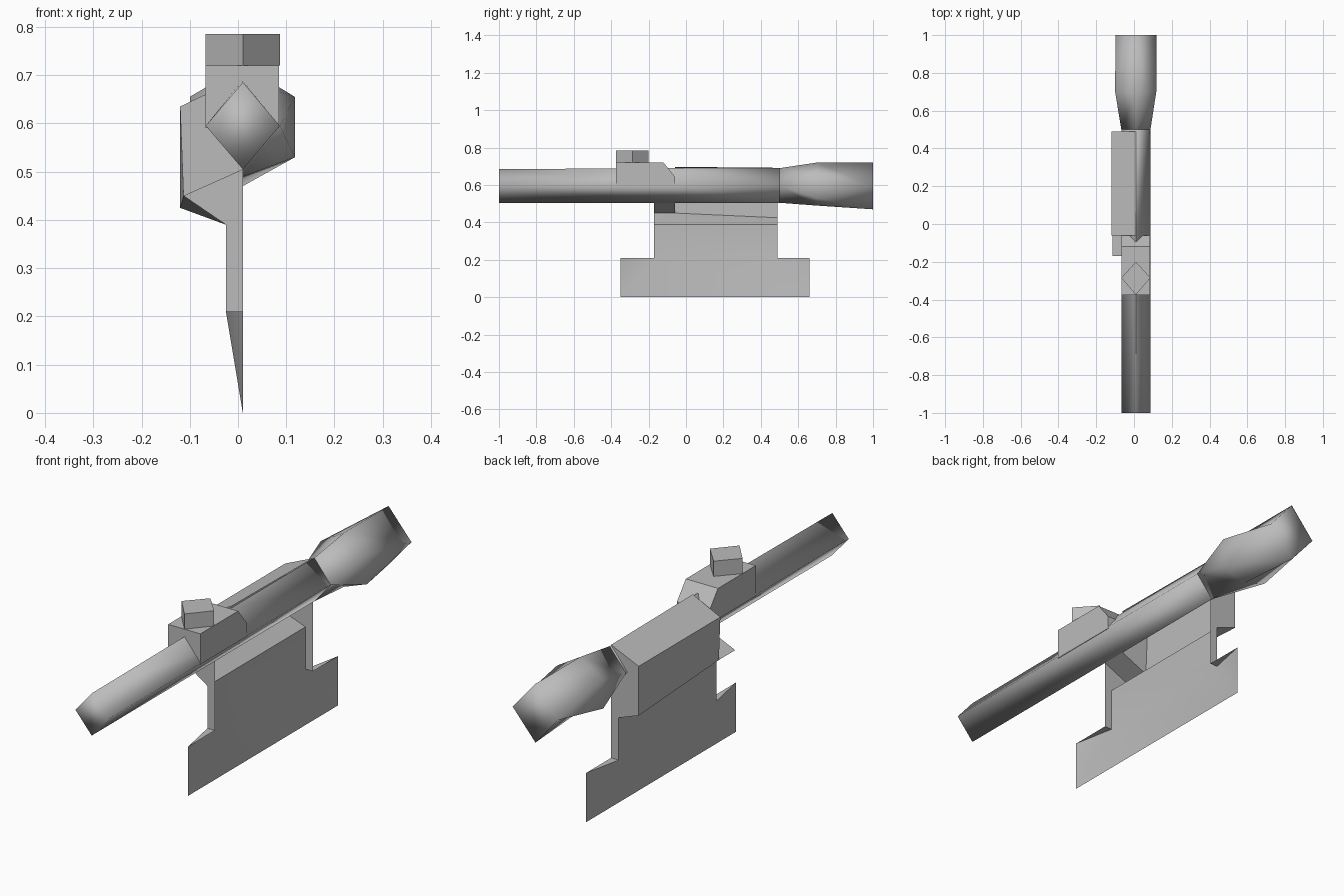
import bpy, math

cube = bpy.data.objects.get("Cube")
if cube:
    bpy.data.objects.remove(cube, do_unlink=True)

grey = bpy.data.materials.new("plain_grey")
grey.use_nodes = True
tone = (0.5, 0.5, 0.5, 1)
grey.diffuse_color = tone
grey.node_tree.nodes["Principled BSDF"].inputs["Base Color"].default_value = tone

CX, CZ = 0.01, 0.595  # tube axis


def build(name, verts, faces, angle=None):
    mesh = bpy.data.meshes.new(name)
    mesh.from_pydata(verts, [], faces)
    mesh.materials.append(grey)
    obj = bpy.data.objects.new(name, mesh)
    bpy.context.collection.objects.link(obj)
    bpy.ops.object.select_all(action='DESELECT')
    obj.select_set(True)
    bpy.context.view_layer.objects.active = obj
    bpy.ops.object.mode_set(mode='EDIT')
    bpy.ops.mesh.select_all(action='SELECT')
    bpy.ops.mesh.normals_make_consistent(inside=False)
    bpy.ops.object.mode_set(mode='OBJECT')
    if angle:
        bpy.ops.object.shade_smooth_by_angle(angle=math.radians(angle))
    return obj


def loft(name, rings, angle=None):
    """Skin equal-length rings and cap both ends."""
    n = len(rings[0])
    faces = [(r * n + i, r * n + (i + 1) % n, (r + 1) * n + (i + 1) % n, (r + 1) * n + i)
             for r in range(len(rings) - 1) for i in range(n)]
    faces += [tuple(range(n)), tuple(range((len(rings) - 1) * n, len(rings) * n))]
    return build(name, [p for ring in rings for p in ring], faces, angle)


def diamond(y, w, top, bottom):
    return [(CX, y, top), (CX + w, y, CZ), (CX, y, bottom), (CX - w, y, CZ)]


# Long four-sided tube
loft("tube", [diamond(-1, 0.077, 0.685, 0.505), diamond(-0.06, 0.077, 0.69, 0.505),
              diamond(0.5, 0.077, 0.69, 0.505)], 100)

# Flared rear bell: diamond ends with a six-sided shoulder
start = diamond(0.5, 0.077, 0.69, 0.505)
end = diamond(1, 0.108, 0.72, 0.47)
T, R, B, L = range(4)
shoulder = [(CX, 0.7, 0.72), (0.118, 0.7, 0.655), (0.118, 0.7, 0.53),
            (CX, 0.7, 0.49), (-0.1, 0.7, 0.53), (-0.1, 0.7, 0.655)]
bell_faces = [(0, 1, 5, 4), (1, 6, 5), (1, 2, 7, 6), (2, 3, 8, 7), (3, 9, 8), (3, 0, 4, 9)]
bell_faces += [(4, 5, 11, 10), (5, 6, 11), (6, 7, 12, 11), (7, 8, 13, 12), (8, 9, 13),
               (9, 4, 10, 13), (10, 11, 12, 13), (0, 1, 2, 3)]
build("rear_bell", start + shoulder + end, bell_faces, 88)

# Turret housing with a sloped back, and the knob turned on its corner
side = [(-0.375, 0.59), (-0.375, 0.72), (-0.12, 0.72), (-0.06, 0.645), (-0.06, 0.59)]
loft("turret_housing", [[(x, y, z) for y, z in side] for x in (-0.067, 0.085)])
knob = [(CX, -0.375), (CX + 0.077, -0.285), (CX, -0.2), (CX - 0.077, -0.285)]
loft("turret_knob", [[(x, y, z) for x, y in knob] for z in (0.72, 0.785)])

# Side bracket: thin shell, open towards +x
F, M, K = -0.17, -0.06, 0.49
IN, OUT = -0.025, -0.12
p = {
    "ridge_m": (CX, M, 0.697), "ridge_k": (CX, K, 0.692),
    "shoulder_m": (OUT, M, 0.635), "shoulder_k": (OUT, K, 0.635),
    "hip_f": (-0.113, F, 0.45), "hip_m": (-0.113, M, 0.45), "hip_k": (OUT, K, 0.425),
    "belly_f": (CX, F, 0.505), "belly_m": (CX, M, 0.505), "belly_k": (CX, K, 0.505),
    "fold_f": (IN, F, 0.39), "fold_k": (IN, K, 0.39),
    "foot_f": (IN, F, 0.21), "foot_k": (IN, K, 0.21),
    "edge_f": (CX, F, 0.21), "edge_k": (CX, K, 0.21),
    "tip_f": (CX, -0.35, 0.21), "tip_k": (CX, 0.66, 0.21),
    "base_f": (CX, -0.35, 0), "base_k": (CX, 0.66, 0),
}
panels = [
    "ridge_m ridge_k shoulder_k shoulder_m",      # upper cover
    "shoulder_m shoulder_k hip_k hip_m",          # outer wall
    "fold_f hip_f hip_m", "fold_f hip_m hip_k fold_k",  # underside
    "fold_f fold_k foot_k foot_f",                # web
    "foot_f foot_k base_k base_f",                # tapered foot
    "foot_f base_f tip_f", "foot_k tip_k base_k",
    "edge_f foot_f tip_f", "edge_k tip_k foot_k",  # foot shelves
    "hip_f belly_f belly_m hip_m",                # front tab
    "ridge_m shoulder_m hip_m belly_m",           # front end of cover
    "edge_f foot_f fold_f belly_f", "fold_f hip_f belly_f",
    "edge_k foot_k fold_k belly_k",               # rear end plate
    "fold_k hip_k shoulder_k belly_k", "shoulder_k ridge_k belly_k",
]
keys = list(p)
build("side_bracket", list(p.values()),
      [tuple(keys.index(k) for k in panel.split()) for panel in panels], 40)
